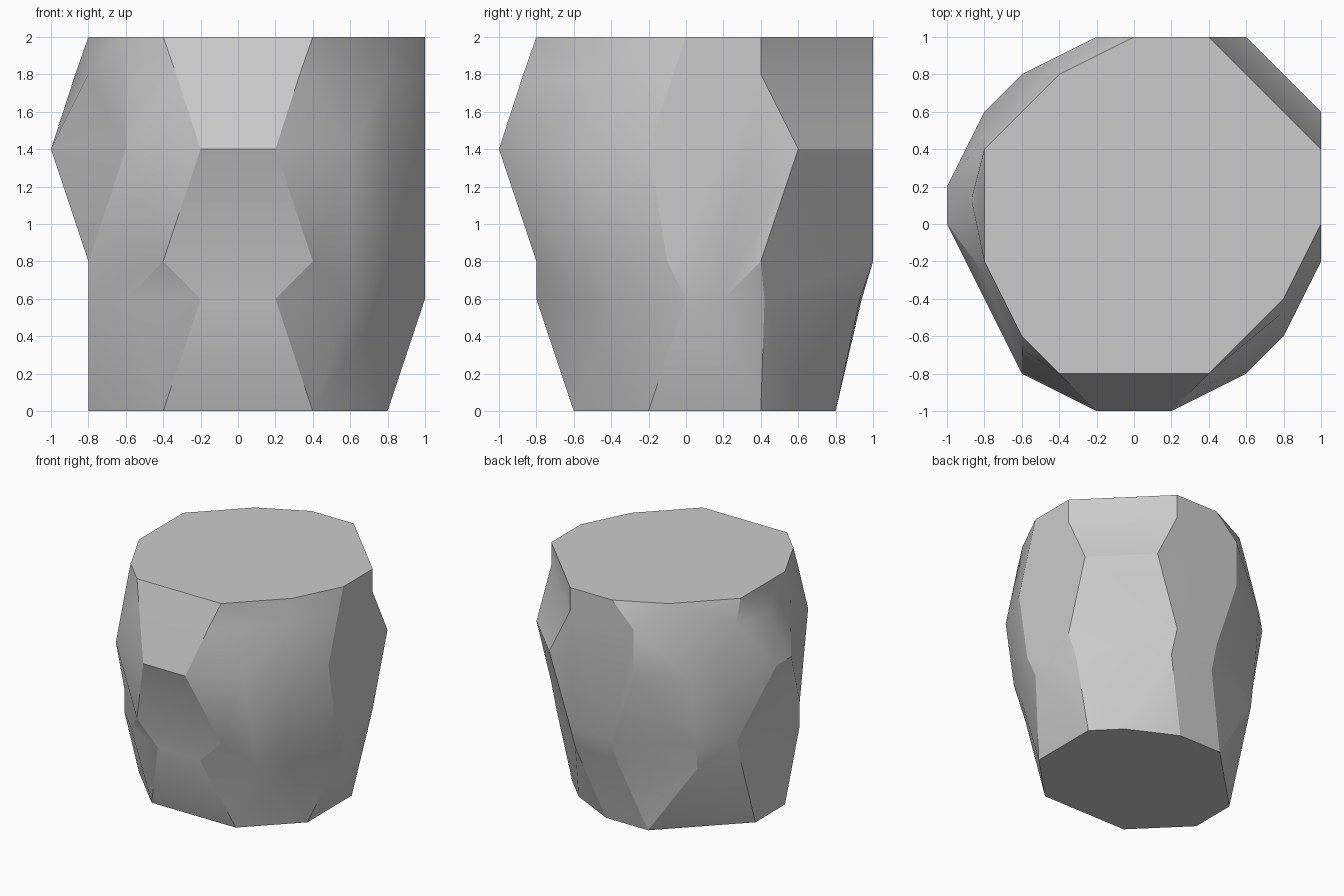
import bpy, bmesh, math

cube = bpy.data.objects.get("Cube")
if cube:
    bpy.data.objects.remove(cube, do_unlink=True)

# Convex outlines of the stump, from the base up
RINGS = [
    (0.0, [(-.4, -.6), (.4, -.6), (.8, -.2), (.8, .4), (.6, .6), (.2, .8),
           (-.2, .8), (-.8, .2), (-.8, -.2)]),
    (0.6, [(-.2, -.8), (.2, -.8), (.6, -.6), (.8, -.4), (1, 0), (1, .2), (.94, .42),
           (.4, .93), (0, .94), (-.6, .7), (-.8, .4), (-.8, -.4), (-.6, -.6)]),
    (0.8, [(-.4, -.8), (.4, -.8), (.8, -.5), (1, -.1), (1, .4), (.4, 1),
           (0, 1), (-.6, .73), (-.8, .45), (-.8, -.4)]),
    (1.4, [(-.2, -1), (.2, -1), (.6, -.8), (.8, -.6), (1, -.2), (1, .6), (.6, 1),
           (-.2, 1), (-.6, .8), (-.8, .6), (-1, .2), (-1, 0), (-.8, -.4), (-.6, -.8)]),
    (1.8, [(-.33, -.87), (.33, -.87), (.8, -.47), (1, -.07), (1, .4), (.4, 1),
           (-.2, 1), (-.47, .8), (-.8, .47), (-.87, .13), (-.8, -.27), (-.6, -.67)]),
    (2.0, [(-.4, -.8), (.4, -.8), (.8, -.4), (1, 0), (1, .4), (.4, 1),
           (0, 1), (-.4, .8), (-.8, .4), (-.8, -.2), (-.6, -.6)]),
]
INNER_LEVELS = [z for z, _ in RINGS[1:-1]]


def add_slab(target, lower, upper):
    """Hull two neighbouring outlines and append the faceted slab."""
    slab = bmesh.new()
    for z, outline in (lower, upper):
        for x, y in outline:
            slab.verts.new((x, y, z))
    bmesh.ops.convex_hull(slab, input=slab.verts[:])
    # Drop the hidden caps between slabs
    caps = [f for f in slab.faces
            if any(all(abs(v.co.z - z) < .001 for v in f.verts) for z in INNER_LEVELS)]
    bmesh.ops.delete(slab, geom=caps, context='FACES_ONLY')
    mesh = bpy.data.meshes.new("slab")
    slab.to_mesh(mesh)
    slab.free()
    target.from_mesh(mesh)
    bpy.data.meshes.remove(mesh)


# Stack the slabs into one closed block
bm = bmesh.new()
for lower, upper in zip(RINGS, RINGS[1:]):
    add_slab(bm, lower, upper)
bmesh.ops.remove_doubles(bm, verts=bm.verts[:], dist=.001)
bmesh.ops.dissolve_limit(bm, angle_limit=.02, verts=bm.verts[:], edges=bm.edges[:])
bmesh.ops.recalc_face_normals(bm, faces=bm.faces[:])
mesh = bpy.data.meshes.new("stone_stump")
bm.to_mesh(mesh)
bm.free()

stump = bpy.data.objects.new("stone_stump", mesh)
bpy.context.collection.objects.link(stump)

# Soften the shallow creases only
bpy.ops.object.select_all(action='DESELECT')
stump.select_set(True)
bpy.context.view_layer.objects.active = stump
bpy.ops.object.shade_smooth_by_angle(angle=math.radians(20))

# Plain grey stone
grey = bpy.data.materials.new("stone_grey")
grey.use_nodes = True
colour = (.6, .6, .6, 1)
grey.diffuse_color = colour
grey.node_tree.nodes["Principled BSDF"].inputs["Base Color"].default_value = colour
mesh.materials.append(grey)
